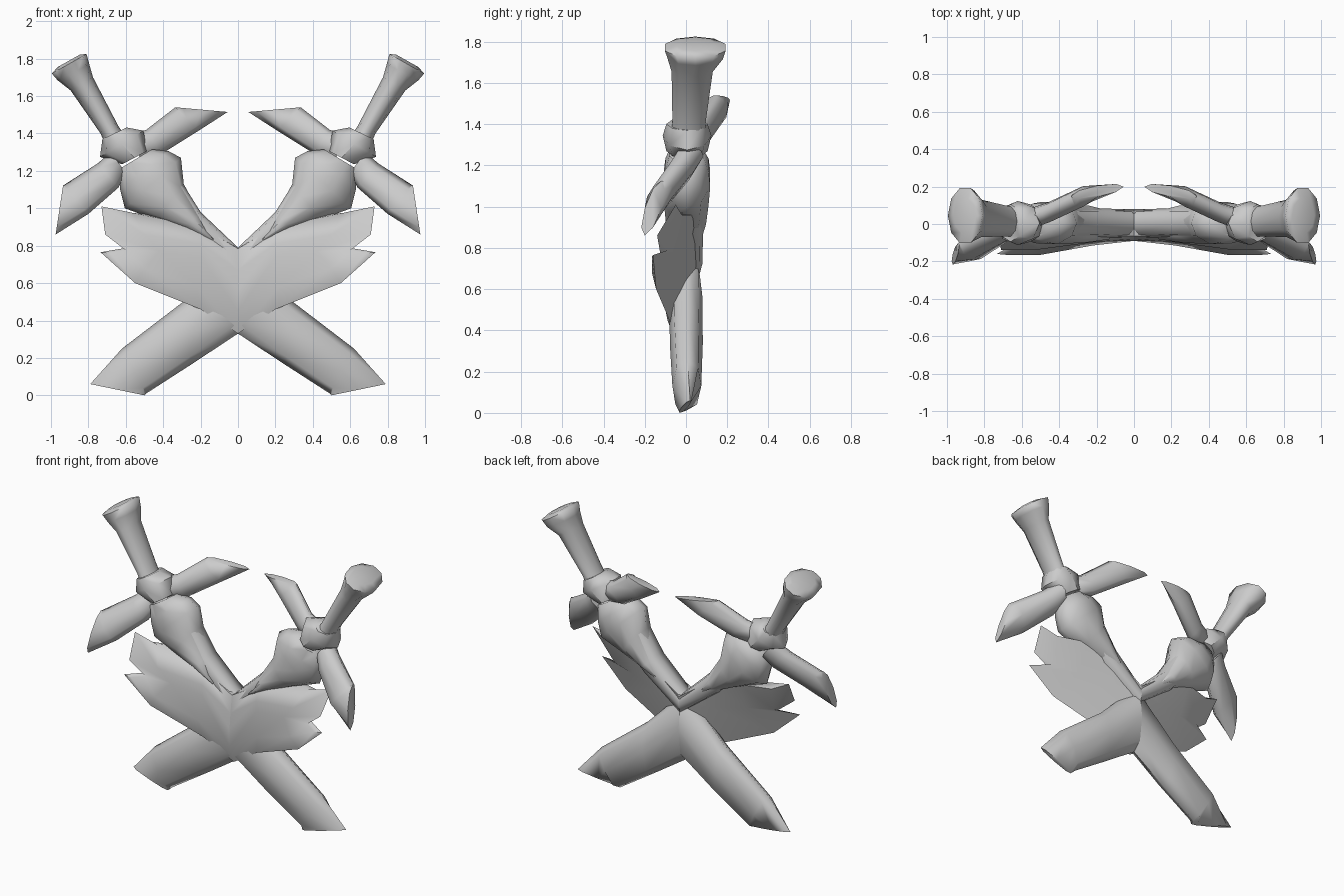
import bpy, bmesh, math
from mathutils import Vector

cube = bpy.data.objects.get("Cube")
if cube:
    bpy.data.objects.remove(cube, do_unlink=True)

grey = bpy.data.materials.new("plain grey")
grey.use_nodes = True
GREY = (0.6, 0.6, 0.6, 1)
grey.diffuse_color = GREY
grey.node_tree.nodes["Principled BSDF"].inputs["Base Color"].default_value = GREY


def finish(name, bm, angle):
    """Turn a half-side bmesh into a mirrored, shaded object."""
    bmesh.ops.recalc_face_normals(bm, faces=bm.faces)
    mesh = bpy.data.meshes.new(name)
    bm.to_mesh(mesh)
    bm.free()
    mesh.materials.append(grey)
    obj = bpy.data.objects.new(name, mesh)
    bpy.context.collection.objects.link(obj)
    mirror = obj.modifiers.new("mirror", 'MIRROR')
    mirror.use_axis[0] = True
    mirror.use_mirror_merge = False
    bpy.ops.object.select_all(action='DESELECT')
    obj.select_set(True)
    bpy.context.view_layer.objects.active = obj
    bpy.ops.object.shade_smooth_by_angle(angle=math.radians(angle))


def skin(rings, cap_start=True):
    """Join rings of points into a tube; caps are fans from the last point."""
    bm = bmesh.new()
    loops = [[bm.verts.new(p) for p in ring] for ring in rings]
    n = len(loops[0])
    for r, s in zip(loops, loops[1:]):
        for i in range(n):
            j = (i + 1) % n
            bm.faces.new((r[i], r[j], s[j], s[i]))
    for loop in (loops[0], loops[-1]) if cap_start else (loops[-1],):
        for i in range(n - 2):
            bm.faces.new((loop[-1], loop[i], loop[i + 1]))
    return bm


def loft(name, stations, sides=8, cap_start=True, angle=70, power=1):
    """Each station: one edge point, the opposite edge point, half depth in y.
    A power below 1 makes the section squarer."""
    rings = []
    for a, b, depth in stations:
        a, b = Vector(a), Vector(b)
        mid, half = (a + b) / 2, (a - b) / 2
        ring = []
        for k in range(sides):
            t = math.tau * k / sides
            c, s = (math.copysign(abs(f) ** power, f) for f in (math.cos(t), math.sin(t)))
            ring.append(mid + half * c + Vector((0, depth * s, 0)))
        rings.append(ring)
    finish(name, skin(rings, cap_start), angle)


# Lower blades, crossing at the centre
loft("lower_blade", [
    ((0, 0, .79), (0, 0, .33), .08),
    ((.28, .003, .51), (.25, 0, .165), .08),
    ((.62, .008, .25), (.49, 0, .01), .07),
    ((.79, .02, .06), (.5, -.03, 0), .015),
], cap_start=False, power=.85)

# Upper blades, running up to the collars
loft("upper_blade", [
    ((0, .005, .79), (0, .005, .66), .075),
    ((.2, .005, .98), (.27, .005, .86), .078),
    ((.30, .005, 1.14), (.45, .005, 1.04), .08),
], cap_start=False, power=.6)

# Teardrop collars below the hilts
loft("collar", [
    ((.46, 0, 1.315), (.635, 0, 1.21), .085),
    ((.37, .005, 1.305), (.63, .005, 1.10), .11),
    ((.305, .005, 1.27), (.605, .005, 1.00), .118),
    ((.29, .005, 1.13), (.44, 0, .94), .113),
    ((.205, 0, .97), (.29, 0, .885), .102),
    ((.13, -.005, .84), (.135, -.005, .825), .08),
], sides=10)

# Faceted knots where grip and guard meet
loft("knot", [
    ((.595, .005, 1.432), (.725, .005, 1.37), .10),
    ((.505, .005, 1.415), (.738, .005, 1.275), .118),
    ((.488, .005, 1.305), (.62, .005, 1.235), .10),
], angle=45)

# Guard arms
loft("inner_guard", [
    ((.58, .03, 1.39), (.52, .03, 1.26), .055),
    ((.49, .06, 1.42), (.41, .07, 1.29), .055),
    ((.335, .135, 1.54), (.21, .16, 1.415), .055),
    ((.335, .15, 1.54), (.055, .20, 1.515), .03),
])
loft("outer_guard", [
    ((.68, .02, 1.30), (.60, .01, 1.19), .07),
    ((.75, -.02, 1.24), (.64, -.035, 1.11), .068),
    ((.93, -.105, 1.125), (.80, -.15, .97), .062),
    ((.935, -.12, 1.125), (.975, -.20, .86), .04),
])

# Grips with flared, domed pommels
loft("grip", [
    ((.60, .01, 1.38), (.70, .01, 1.32), .085),
    ((.64, .015, 1.44), (.735, .015, 1.40), .085),
    ((.775, .03, 1.70), (.895, .03, 1.63), .105),
    ((.795, .045, 1.77), (.965, .045, 1.685), .14),
    ((.81, .045, 1.825), (.995, .045, 1.72), .155),
    ((.845, .045, 1.822), (.965, .045, 1.755), .095),
], sides=10, angle=85)

# Feathered wings: rows run from the centre to the tips, the last two behind
rows = [
    [(0, -.045, .33), (.2, -.085, .46), (.55, -.145, .60), (.735, -.16, .765)],
    [(0, -.09, .45), (.22, -.115, .58), (.5, -.165, .68), (.68, -.165, .76)],
    [(0, -.09, .57), (.2, -.095, .74), (.42, -.115, .77), (.60, -.125, .775)],
    [(0, -.08, .67), (.2, -.095, .81), (.5, -.135, .86), (.71, -.14, .86)],
    [(0, -.065, .785), (.2, -.065, .90), (.56, -.06, .975), (.73, -.05, 1.01)],
    [(0, .075, .78), (.2, .07, .92), (.42, .04, .96), (.62, -.02, .96)],
    [(0, .065, .72), (.2, .025, .74), (.42, -.045, .77), (.59, -.085, .79)],
]
finish("wing", skin(list(zip(*rows)), cap_start=False), 60)
